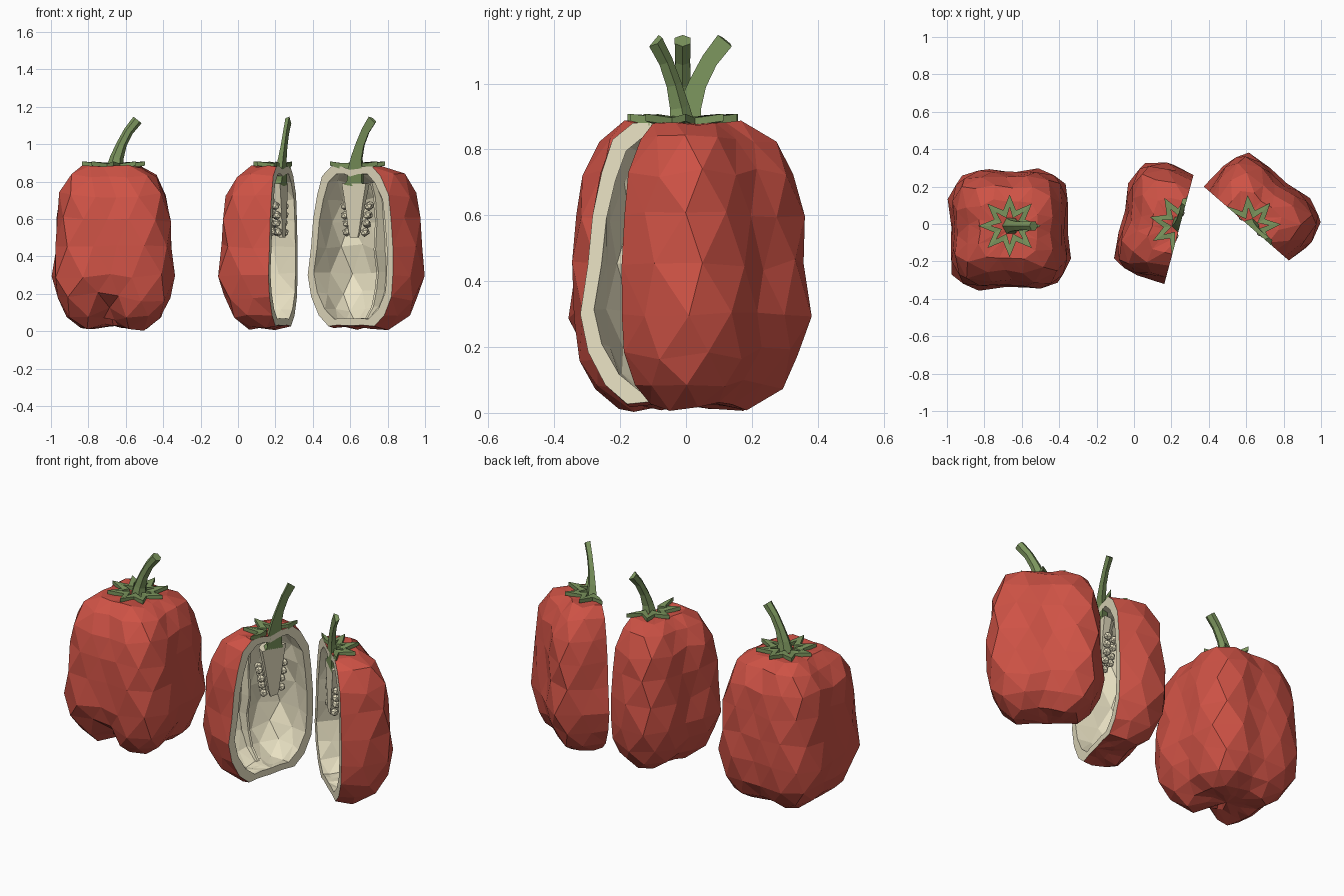
import bpy, bmesh, math, random
from mathutils import Matrix, Vector

if "Cube" in bpy.data.objects:
    bpy.data.objects.remove(bpy.data.objects["Cube"])


def material(name, rgb):
    m = bpy.data.materials.new(name)
    m.diffuse_color = (*rgb, 1)
    m.use_nodes = True
    m.node_tree.nodes["Principled BSDF"].inputs["Base Color"].default_value = m.diffuse_color
    return m


RED = material("red_skin", (0.62, 0.085, 0.06))
GREEN = material("green_stem", (0.20, 0.30, 0.11))
CREAM = material("cream_flesh", (0.82, 0.76, 0.55))


def link(bm, name, mat, place):
    me = bpy.data.meshes.new(name)
    bm.to_mesh(me)
    bm.free()
    me.materials.append(mat)
    ob = bpy.data.objects.new(name, me)
    ob.matrix_world = place
    bpy.context.collection.objects.link(ob)


def make(name, verts, faces, mat, place):
    bm = bmesh.new()
    vs = [bm.verts.new(v) for v in verts]
    for f in faces:
        bm.faces.new([vs[i] for i in f])
    bmesh.ops.remove_doubles(bm, verts=bm.verts, dist=1e-4)
    bmesh.ops.delete(bm, geom=[v for v in bm.verts if not v.link_faces], context='VERTS')
    link(bm, name, mat, place)


# Body profile (mean radius, height) from bottom pole to top pole
PROFILE = [(0, .03), (.10, .018), (.19, .012), (.275, .07), (.325, .17), (.348, .30),
           (.340, .45), (.330, .60), (.308, .73), (.25, .83), (.17, .88), (.08, .88), (0, .865)]


def body_points(cols, sweep, skew, crease, amp, scale):
    """Rings of points on the four-lobed body; returns outer and inner walls."""
    outer, inner = [], []
    closed = sweep > 6
    for i, (R, z) in enumerate(PROFILE):
        ro, ri = [], []
        for j in range(cols + 1):
            a = sweep * j / cols
            edge = j in (0, cols)
            if closed or not edge:          # stagger alternate rings
                a += sweep / cols * (.22 if i % 2 == 0 else -.22)
            valley = (1 + math.cos(4 * a)) / 2
            r = scale * R * (1 + amp * (1 - 2 * valley) + skew * math.cos(a - .3))
            h = z
            if R > 0:
                # crease folding into the bottom at the front
                if z < .2:
                    d = (a - 1.46 * math.pi + math.pi) % (2 * math.pi) - math.pi
                    g = crease * math.exp(-(d / .28) ** 2) * (1 - z / .25)
                    r *= 1 - .28 * g
                    h += .08 * g + .015 * valley
                if not closed and j == cols:   # low bulge at one cut edge of the halves
                    r += .035 * math.exp(-((z - .25) / .2) ** 2)
                if not edge:
                    a += random.uniform(-.04, .04)
                    h += random.uniform(-.018, .018) * min(1, R / .3)
                r += random.uniform(-.007, .007)
            c, s = math.cos(a), math.sin(a)
            if edge and not closed:
                s = 0
            ro.append((r * c, r * s, max(h, .003)))
            q = r - .043 * min(1, R / .2)
            ri.append((q * c, q * s, .45 + (h - .45) * .91))
        if closed:
            ro[-1] = ro[0]
        outer.append(ro)
        inner.append(ri)
    return outer, inner


def grid_faces(rows, n, flip=False):
    """Triangles between staggered rings."""
    faces = []
    for k in range(rows - 1):
        for j in range(n - 1):
            a, b = k * n + j, k * n + j + 1
            c, d = b + n, a + n
            tris = [(a, b, c), (a, c, d)] if k % 2 == 0 else [(a, b, d), (b, c, d)]
            if k == 0:
                tris = [(a, c, d)]
            elif k == rows - 2:
                tris = [(a, b, c)]
            faces += [t[::-1] if flip else t for t in tris]
    return faces


def tube(name, path, sides, half, mat, place):
    """Tapered tube along (x, z, radius) path; half keeps only y >= 0."""
    sweep = math.pi if half else 2 * math.pi
    n = sides // 2 + 1 if half else sides
    verts = []
    for i, (x, z, r) in enumerate(path):
        p, q = path[max(i - 1, 0)], path[min(i + 1, len(path) - 1)]
        t = Vector((q[0] - p[0], q[1] - p[1])).normalized()
        for j in range(n):
            a = sweep * j / (n - 1 if half else n)
            verts.append((x + r * math.cos(a) * t.y, r * math.sin(a), z - r * math.cos(a) * t.x))
    faces = [tuple(range(n))[::-1], tuple(range((len(path) - 1) * n, len(path) * n))]
    for i in range(len(path) - 1):
        for j in range(n):
            k = (j + 1) % n
            faces.append((i * n + j, i * n + k, (i + 1) * n + k, (i + 1) * n + j))
    make(name, verts, faces, mat, place)


def calyx(name, half, place):
    """Eight-pointed star ring of sepals."""
    n = 8 if half else 16
    verts, faces = [], []
    for j in range(n + 1):
        a = math.pi * j / 8
        tip = j % 2 == 0
        ro, ri = (.168, .10) if tip else (.09, .045)
        zt = .908 if tip else .896
        for r, z in ((ro, zt - .022), (ro, zt), (ri, .90), (ri, .87)):
            verts.append((r * math.cos(a), r * math.sin(a), z))
    for j in range(n):
        for i in range(4):
            k = (i + 1) % 4
            faces.append((4 * j + i, 4 * j + 4 + i, 4 * j + 4 + k, 4 * j + k))
    if half:
        faces += [(0, 1, 2, 3), (4 * n + 3, 4 * n + 2, 4 * n + 1, 4 * n)]
    make(name, verts, faces, GREEN, place)


STEM = [(.008, .87, .048), (.018, .93, .036), (.043, 1.0, .028), (.08, 1.07, .026), (.128, 1.13, .028)]


def place_at(x, y, deg):
    return Matrix.Translation((x, y, 0)) @ Matrix.Rotation(math.radians(deg), 4, 'Z')


# Whole pepper
random.seed(7)
spot = place_at(-.668, -.028, 0)
top = place_at(-.665, -.01, 0)
outer, _ = body_points(16, 2 * math.pi, 0, 1, .115, 1)
make("whole_pepper_skin", [p for r in outer for p in r], grid_faces(len(outer), 17), RED, spot)
calyx("whole_pepper_calyx", False, top)
tube("whole_pepper_stem", STEM, 6, False, GREEN, top)


def half_pepper(name, spot, seed):
    random.seed(seed)
    outer, inner = body_points(8, math.pi, .06, 0, .14, .965)
    rows, n = len(outer), 9
    ov = [p for r in outer for p in r]
    iv = [p for r in inner for p in r]
    make(name + "_skin", ov, grid_faces(rows, n), RED, spot)
    # Inner wall plus the cut rim
    faces = grid_faces(rows, n, True)
    off = len(iv)
    for k in range(rows - 1):
        a, b = k * n, (k + 1) * n
        faces.append((a, off + a, off + b, b))
        a, b = a + n - 1, b + n - 1
        faces.append((off + a, a, b, off + b))
    make(name + "_flesh", iv + ov, faces, CREAM, spot)
    # Rib down the inside of the back valley
    rv, rf = [], []
    mid = [inner[k][4] for k in range(2, 10)]
    for i, (x, y, z) in enumerate(mid):
        d = .012 + .04 * math.sin(math.pi * i / (len(mid) - 1))
        x = .01
        rv += [(x - .018, y + .012, z), (x - .007, y - d, z), (x + .007, y - d, z), (x + .018, y + .012, z)]
    for i in range(len(mid) - 1):
        for j in range(3):
            a = 4 * i + j
            rf.append((a, a + 4, a + 5, a + 1))
    make(name + "_rib", rv, rf, CREAM, spot)
    # Stem, calyx and seed core, all sliced flat
    top = spot @ Matrix.Translation((.025, 0, 0))
    calyx(name + "_calyx", True, top)
    tube(name + "_stem", [(0, .775, .07), (.003, .80, .052)] + STEM, 6, True, GREEN, top)
    tube(name + "_core", [(0, .50, .026), (0, .53, .036), (0, .70, .066), (0, .79, .085)],
         10, True, CREAM, top)
    # Seeds clustered on both sides of the core
    bm = bmesh.new()
    for ang in (15, 55, 125, 165):
        for i in range(4):
            a = math.radians(ang + random.uniform(-6, 6))
            z = .53 + .047 * i + random.uniform(-.006, .006)
            r = .06 + .035 * (z - .5) / .2
            m = Matrix.Translation((r * math.cos(a), r * math.sin(a), z))
            bmesh.ops.create_icosphere(bm, subdivisions=1, radius=.024, matrix=m)
    link(bm, name + "_seeds", CREAM, top)


# Two cut halves turned towards the front
half_pepper("left_half", place_at(.240, -.03, 75), 3)
half_pepper("right_half", place_at(.600, .003, -41), 3)
